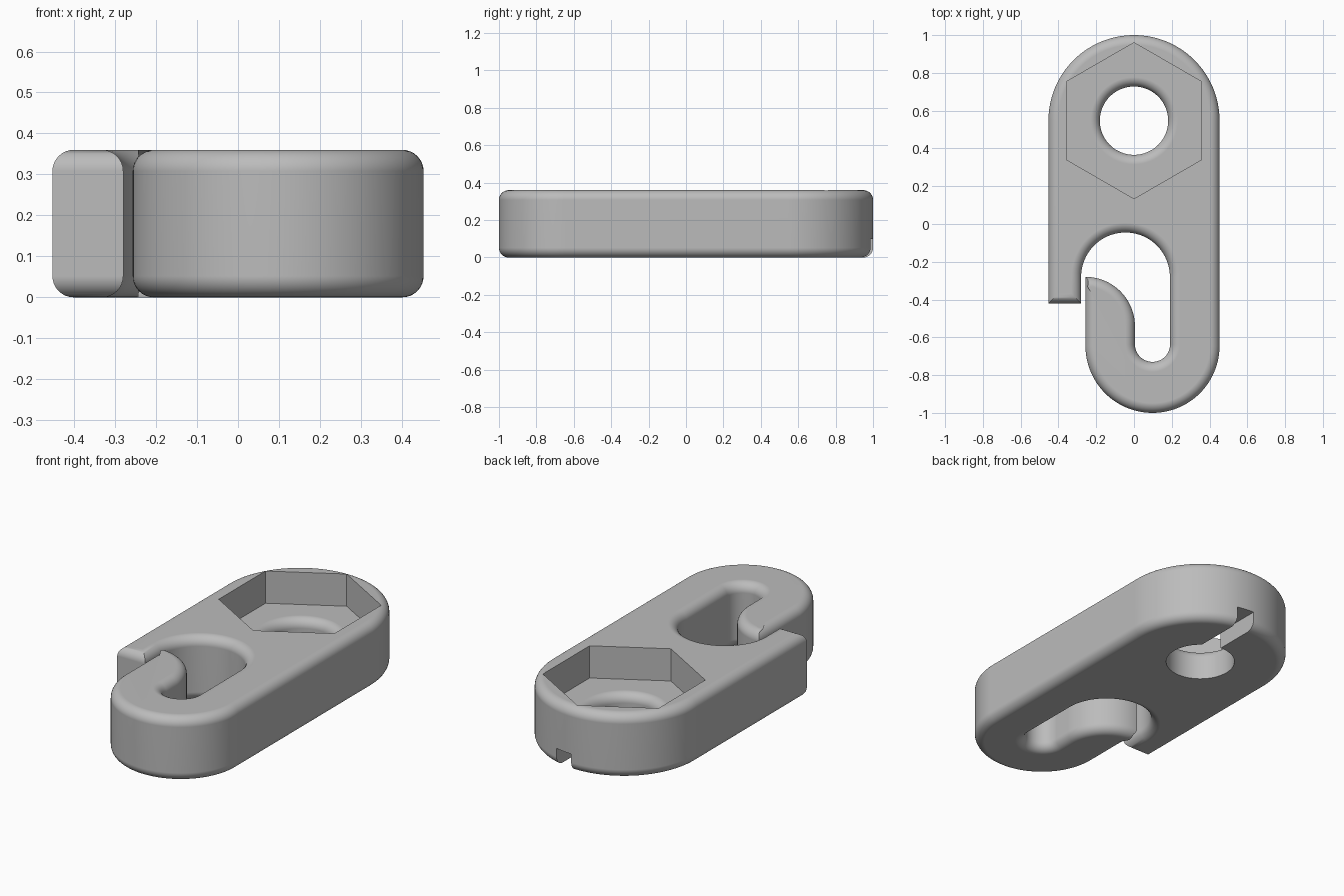
import bpy, bmesh
from math import sin, cos, radians, pi
from mathutils import Vector, Matrix

cube = bpy.data.objects.get("Cube")
if cube:
    bpy.data.objects.remove(cube, do_unlink=True)

HEIGHT, ROUND = 0.36, 0.052
HOLE_Y, HOLE_R, FLOOR = 0.547, 0.181, 0.18


def arc(cx, cy, r, start, end, steps):
    angles = [radians(start + (end - start) * i / steps) for i in range(steps + 1)]
    return [(cx + r * cos(a), cy + r * sin(a)) for a in angles]


def to_object(bm, name):
    bmesh.ops.recalc_face_normals(bm, faces=bm.faces)
    mesh = bpy.data.meshes.new(name)
    bm.to_mesh(mesh)
    bm.free()
    obj = bpy.data.objects.new(name, mesh)
    bpy.context.collection.objects.link(obj)
    return obj


def prism(outline, z0, z1, name, rounding=0):
    bm = bmesh.new()
    base = bm.faces.new([bm.verts.new((x, y, z0)) for x, y in outline])
    top = bmesh.ops.extrude_face_region(bm, geom=[base], use_keep_orig=True)
    bmesh.ops.translate(bm, vec=(0, 0, z1 - z0),
                        verts=[g for g in top["geom"] if isinstance(g, bmesh.types.BMVert)])
    bmesh.ops.recalc_face_normals(bm, faces=bm.faces)
    if rounding:
        rims = [e for e in bm.edges if abs(e.verts[0].co.z - e.verts[1].co.z) < 1e-5]
        bmesh.ops.bevel(bm, geom=rims, offset=rounding, segments=8, profile=0.5,
                        affect='EDGES', clamp_overlap=False)
    return to_object(bm, name)


def lathe(profile, y, name):
    bm = bmesh.new()
    verts = [bm.verts.new((r, y, z)) for r, z in profile]
    edges = [bm.edges.new(pair) for pair in zip(verts, verts[1:])]
    bmesh.ops.spin(bm, geom=verts + edges, cent=(0, y, 0), axis=(0, 0, 1),
                   angle=2 * pi, steps=64)
    bmesh.ops.remove_doubles(bm, verts=bm.verts, dist=1e-5)
    return to_object(bm, name)


# Link body: rounded back end, hooked front end and a narrow side gap
outline = (arc(0, HOLE_Y, 0.453, 0, 180, 64)
           + [(-0.453, -0.42), (-0.28, -0.42)]
           + arc(-0.045, -0.28, 0.235, 180, 0, 40)
           + arc(0.098, -0.637, 0.093, 0, -180, 28)
           + arc(-0.257, -0.542, 0.262, 0, 90, 28)
           + arc(0.098, -0.645, 0.355, 180, 360, 56))
body = prism(outline, 0, HEIGHT, "hook_link_body", ROUND)

# Cutters: hexagonal pocket, bolt hole with rounded rim, groove under the back end
pocket = prism(arc(0, HOLE_Y, 0.413, 30, 330, 5), FLOOR, HEIGHT + 0.1, "hex_pocket_cutter")
rim = [(HOLE_R + 0.05 + x, FLOOR - 0.05 + z) for x, z in arc(0, 0, 0.05, 180, 90, 8)]
hole = lathe([(0, -0.1), (HOLE_R, -0.1)] + rim + [(HOLE_R + 0.05, FLOOR + 0.02), (0, FLOOR + 0.02)],
             HOLE_Y, "bolt_hole_cutter")
groove = prism([(0.01, HOLE_Y), (0.11, HOLE_Y), (0.11, 1.1), (0.01, 1.1)],
               -0.1, 0.1, "groove_cutter")

bpy.ops.object.select_all(action='DESELECT')
bpy.context.view_layer.objects.active = body
body.select_set(True)
for cutter in (pocket, hole, groove):
    cutter.hide_render = True
    mod = body.modifiers.new(cutter.name, 'BOOLEAN')
    mod.operation, mod.solver, mod.object = 'DIFFERENCE', 'EXACT', cutter
    bpy.ops.object.modifier_apply(modifier=mod.name)
    bpy.data.objects.remove(cutter, do_unlink=True)

# Grey finish
grey = bpy.data.materials.new("plain_grey")
grey.use_nodes = True
colour = (0.5, 0.5, 0.5, 1)
grey.diffuse_color = colour
grey.node_tree.nodes["Principled BSDF"].inputs["Base Color"].default_value = colour
body.data.materials.clear()
body.data.materials.append(grey)

# Smooth rounds with crisp corners and flat faces
bpy.ops.object.shade_smooth_by_angle(angle=radians(30))
weighted = body.modifiers.new("flat_faces", 'WEIGHTED_NORMAL')
weighted.keep_sharp = True
